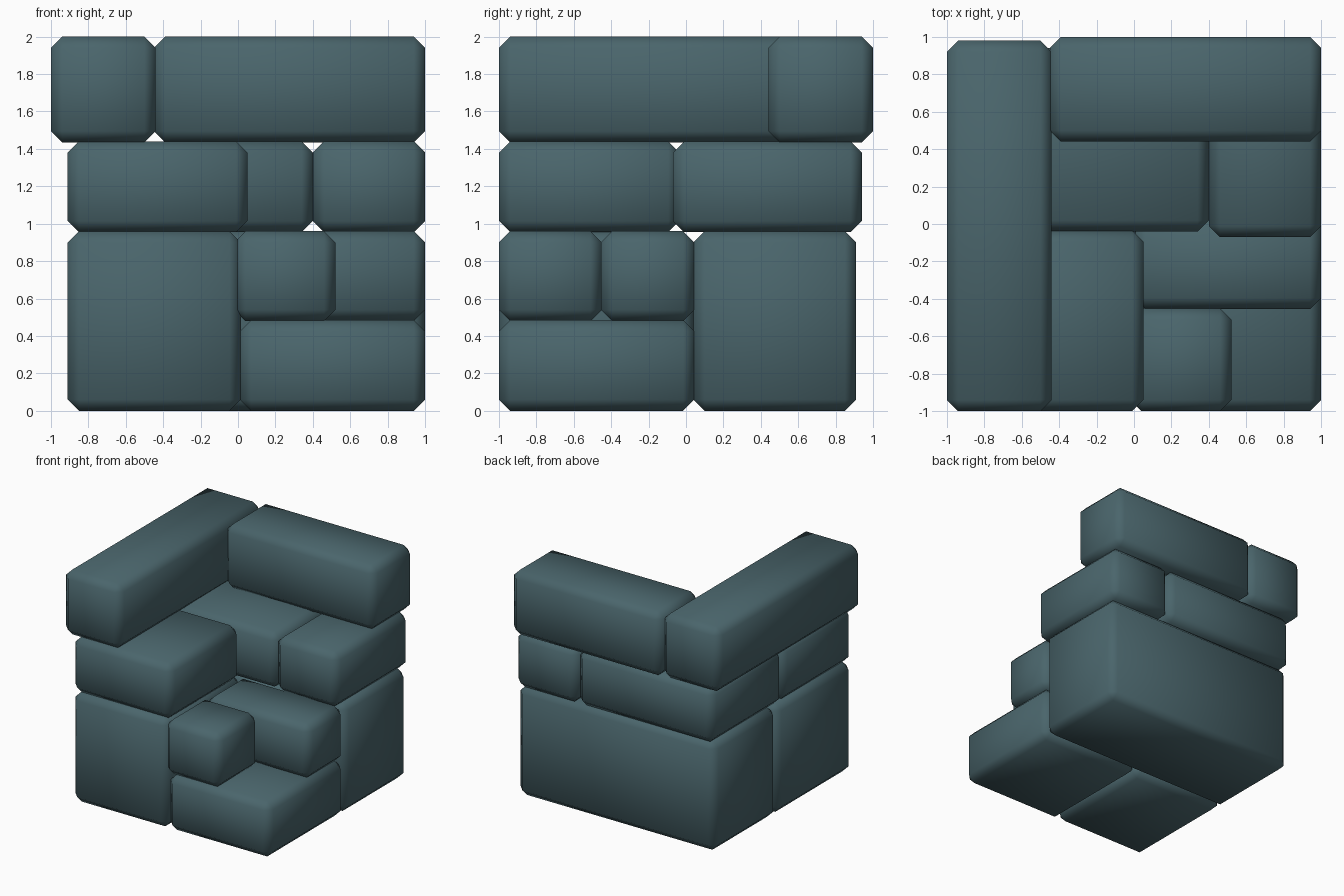
import bpy
import bmesh
from mathutils import Vector

if "Cube" in bpy.data.objects:
    bpy.data.objects.remove(bpy.data.objects["Cube"])

stone = bpy.data.materials.new("slate_blue_stone")
stone.diffuse_color = (0.068, 0.130, 0.148, 1.0)
stone.use_nodes = True
stone.node_tree.nodes["Principled BSDF"].inputs["Base Color"].default_value = stone.diffuse_color

CHAMFER = 0.06


def block(name, x, y, z):
    """Chamfered, smooth-shaded stone filling the given x, y and z ranges."""
    lo, hi = Vector((x[0], y[0], z[0])), Vector((x[1], y[1], z[1]))
    bm = bmesh.new()
    bmesh.ops.create_cube(bm, size=1.0)
    bmesh.ops.scale(bm, vec=hi - lo, verts=bm.verts)
    bmesh.ops.bevel(bm, geom=bm.edges[:], offset=CHAMFER, segments=1,
                    profile=0.5, affect='EDGES', clamp_overlap=True)
    for f in bm.faces:
        f.smooth = True
    mesh = bpy.data.meshes.new(name)
    bm.to_mesh(mesh)
    bm.free()
    mesh.materials.append(stone)
    obj = bpy.data.objects.new(name, mesh)
    obj.location = (lo + hi) / 2
    bpy.context.collection.objects.link(obj)


# Height of each course
BASE, LOW, UPPER_LOW = (0.0, 0.96), (0.0, 0.485), (0.48, 0.96)
MIDDLE, TOP = (0.955, 1.44), (1.435, 2.0)

# Bottom course: two tall stones, one half-height slab and two small stones on it
block("base_back_stone", (-0.91, 1.0), (0.04, 0.91), BASE)
block("base_front_left_stone", (-0.91, 0.015), (-1.0, 0.045), BASE)
block("base_front_right_slab", (0.01, 1.0), (-1.0, 0.045), LOW)
block("small_front_stone", (-0.02, 0.52), (-1.0, -0.45), UPPER_LOW)
block("small_right_stone", (0.0, 1.0), (-0.455, 0.045), UPPER_LOW)

# Middle course
block("middle_front_stone", (-0.91, 0.05), (-1.0, -0.035), MIDDLE)
block("middle_back_stone", (-0.91, 0.40), (-0.04, 0.94), MIDDLE)
block("middle_right_stone", (0.40, 1.0), (-0.07, 0.94), MIDDLE)

# Top course: L-shaped pair of long stones
block("top_left_stone", (-1.0, -0.44), (-1.0, 0.98), TOP)
block("top_back_stone", (-0.45, 1.0), (0.44, 1.0), TOP)
